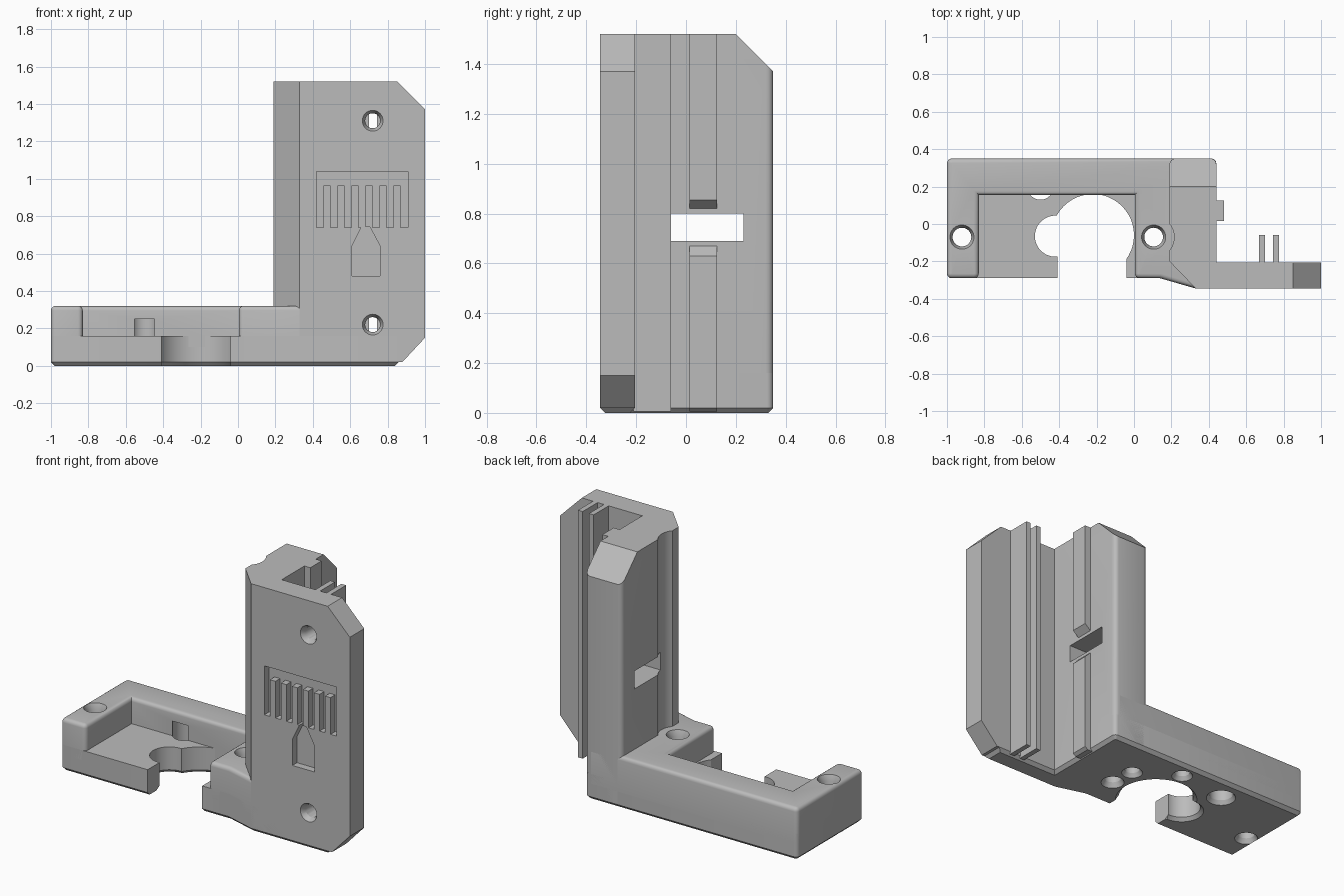
import bpy, bmesh, math
from mathutils import Matrix, Vector

cube = bpy.data.objects.get("Cube")
if cube:
    bpy.data.objects.remove(cube, do_unlink=True)

grey = bpy.data.materials.new("plain grey")
grey.use_nodes = True
colour = (0.5, 0.5, 0.5, 1)
grey.diffuse_color = colour
grey.node_tree.nodes["Principled BSDF"].inputs["Base Color"].default_value = colour


def finish(name, bm):
    bmesh.ops.recalc_face_normals(bm, faces=bm.faces)
    mesh = bpy.data.meshes.new(name)
    bm.to_mesh(mesh)
    bm.free()
    mesh.materials.append(grey)
    obj = bpy.data.objects.new(name, mesh)
    bpy.context.collection.objects.link(obj)
    return obj


def prism(name, pts, axis, lo, hi, rounded=(), radius=0.025, top=0, bottom=0):
    """Extrude a profile along an axis; optionally round corners and rims."""
    place = {"x": lambda p, t: (t, p[0], p[1]),
             "y": lambda p, t: (p[0], t, p[1]),
             "z": lambda p, t: (p[0], p[1], t)}[axis]
    bm = bmesh.new()
    face = bm.faces.new([bm.verts.new(place(p, lo)) for p in pts])
    ext = bmesh.ops.extrude_face_region(bm, geom=[face])
    moved = [v for v in ext["geom"] if isinstance(v, bmesh.types.BMVert)]
    bmesh.ops.translate(bm, verts=moved, vec=place((0, 0), hi - lo))
    bmesh.ops.recalc_face_normals(bm, faces=bm.faces)

    def bevel(test, offset, segments):
        edges = [e for e in bm.edges if test(*[v.co for v in e.verts])]
        bmesh.ops.bevel(bm, geom=edges, offset=offset, segments=segments,
                        profile=0.5, affect="EDGES", clamp_overlap=False)

    if rounded:
        bevel(lambda a, b: abs(a.z - b.z) > 0.01 and any(
            (a.xy - Vector(c)).length < 0.001 for c in rounded), radius, 4)
    if top:
        bevel(lambda a, b: min(a.z, b.z) > hi - 0.0001, top, 4)
    if bottom:
        bevel(lambda a, b: max(a.z, b.z) < lo + 0.0001, bottom, 1)
    return finish(name, bm)


def box(name, x, y, z):
    return prism(name, [(x[0], y[0]), (x[1], y[0]), (x[1], y[1]), (x[0], y[1])], "z", *z)


def drill(x, y, z0, z1, r0, r1=None):
    """Vertical round cutter, tapered when r1 differs from r0."""
    bm = bmesh.new()
    bmesh.ops.create_cone(bm, cap_ends=True, segments=48, radius1=r0, radius2=r1 or r0,
                          depth=z1 - z0, matrix=Matrix.Translation((x, y, (z0 + z1) / 2)))
    return finish("cutter", bm)


def drill_front(x, z, y0, y1, r_back, r_front):
    bm = bmesh.new()
    turn = Matrix.Translation((x, (y0 + y1) / 2, z)) @ Matrix.Rotation(math.pi / 2, 4, "X")
    bmesh.ops.create_cone(bm, cap_ends=True, segments=32, radius1=r_back,
                          radius2=r_front, depth=y1 - y0, matrix=turn)
    return finish("cutter", bm)


all_cutters = set()


def cut(obj, cutters):
    for c in cutters:
        c.hide_render = True
        all_cutters.add(c)
        mod = obj.modifiers.new("cut", "BOOLEAN")
        mod.operation, mod.solver, mod.object = "DIFFERENCE", "EXACT", c
    bpy.context.view_layer.update()
    mesh = bpy.data.meshes.new_from_object(
        obj.evaluated_get(bpy.context.evaluated_depsgraph_get()))
    obj.modifiers.clear()
    obj.data = mesh


# Base slab with chamfered underside
foot = prism("base_slab", [(-1, -.29), (.14, -.29), (.33, -.345), (.86, -.345), (.86, -.205),
                           (.44, -.205), (.44, .35), (-1, .35)], "z", 0, .16,
             rounded=[(-1, -.29), (-1, .35), (.44, .35)], bottom=.02)

# Raised rim around the pocket, with rounded top edges
rim = prism("pocket_rim", [(-1, -.29), (-.83, -.29), (-.83, .155), (.005, .155), (.005, -.29),
                           (.14, -.29), (.33, -.345), (.33, -.2), (.4, -.2), (.4, .35), (-1, .35)],
            "z", .1, .32, top=.024,
            rounded=[(-1, -.29), (-1, .35), (-.83, -.29), (.005, -.29)])

# Upright column with sloped top at the back
column = prism("column", [(.19, -.2), (.33, -.345), (.36, -.345), (.36, -.205), (.44, -.205),
                          (.44, .35), (.19, .35)], "z", .02, 1.52,
               rounded=[(.19, .35), (.44, .35)], radius=.03)

# Front plate with clipped corners
plate = prism("front_plate", [(.33, .02), (.879, .02), (1, .15), (1, 1.37), (.85, 1.52),
                              (.33, 1.52)], "y", -.345, -.205)

# Cable fins behind the plate
parts = [foot, rim, column, plate]
for side, x in (("right", .668), ("left", .743)):
    parts.append(box(side + "_fin", (x, x + .032), (-.21, -.06), (.005, 1.52)))

# Guide rib in two lengths, ends sloped around the window
parts.append(prism("lower_rib", [(.4, 0.005), (.46, 0.005), (.48, .02), (.48, .63), (.44, .67),
                                 (.4, .67)], "y", .015, .125))
parts.append(prism("upper_rib", [(.4, .82), (.44, .82), (.48, .855), (.48, 1.52),
                                 (.4, 1.52)], "y", .015, .125))

# Screw holes and blind holes from below
shared = []
for x in (-.92, .105):
    shared += [drill(x, -.07, -.1, .5, .05),
               drill(x, -.07, -.02, .03, .08, .05),
               drill(x, -.07, .285, .345, .05, .075)]
for x, y, r, depth in ((-.5, .2, .07, .25), (-.16, .25, .045, .22), (.09, .09, .045, .22)):
    shared += [drill(x, y, -.1, depth, r), drill(x, y, -.02, .025, r + .03, r)]

# Keyhole opening in the slab
opening = [box("cutter", (-.41, -.04), (-.5, -.1), (-.1, .3))]
for x, y, r in ((-.22, -.06, .22), (-.42, -.065, .11)):
    opening += [drill(x, y, -.1, .3, r), drill(x, y, -.02, .02, r + .04, r)]

cut(foot, shared + opening)
cut(rim, shared)

# Column window, screwdriver clearance and back slope
cut(column, [box("cutter", (.1, .6), (-.06, .23), (.69, .8)),
             drill(.105, -.07, .3, 1.6, .11),
             prism("cutter", [(.15, 1.57), (.4, 1.32), (.4, 1.57)], "x", 0, .6)])

# Recessed comb symbol, plug shape and countersunk holes in the plate
comb = [(.42, 1.04), (.42, .74)]
for i in range(6):
    x = .458 + i * .0748
    comb += [(x, .74), (x, .965), (x + .037, .965), (x + .037, .74)]
comb += [(.91, .74), (.91, 1.04)]
plug = [(.61, .48), (.76, .48), (.76, .64), (.705, .742), (.66, .742), (.61, .64)]
plate_cuts = [prism("cutter", shape, "y", -.4, -.3) for shape in (comb, plug)]
for z in (.22, 1.31):
    plate_cuts += [drill_front(.72, z, -.5, -.1, .04, .04),
                   drill_front(.72, z, -.365, -.315, .04, .066)]
cut(plate, plate_cuts)

for c in all_cutters:
    bpy.data.objects.remove(c, do_unlink=True)

# Smooth the rounded edges, keep the rest crisp
bpy.ops.object.select_all(action="DESELECT")
for part in parts:
    part.select_set(True)
bpy.context.view_layer.objects.active = foot
bpy.ops.object.shade_smooth_by_angle(angle=math.radians(30))
